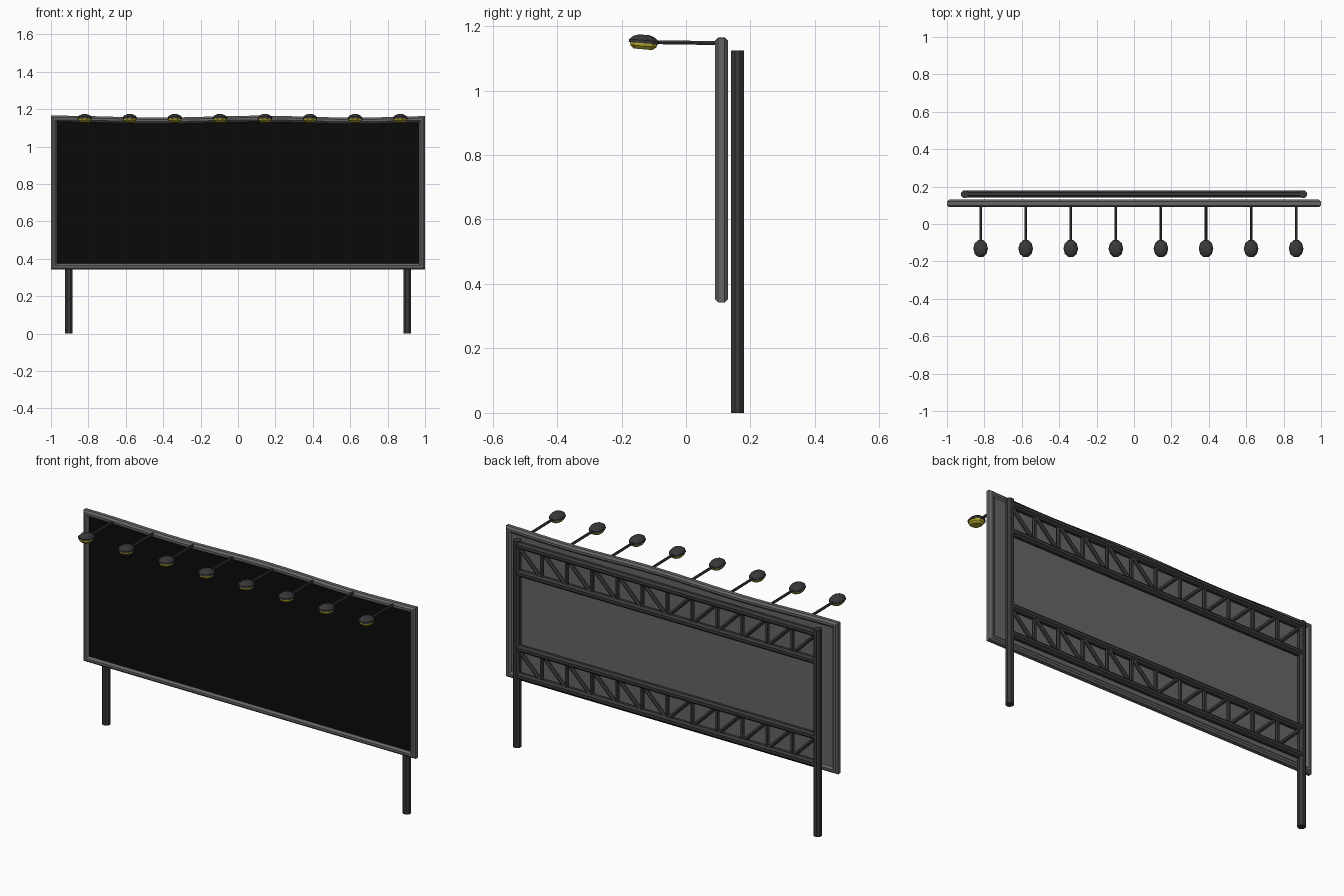
import bpy, bmesh, math
from mathutils import Vector, Matrix

cube = bpy.data.objects.get("Cube")
if cube:
    bpy.data.objects.remove(cube, do_unlink=True)


def material(name, rgb):
    m = bpy.data.materials.new(name)
    m.use_nodes = True
    m.diffuse_color = (*rgb, 1)
    m.node_tree.nodes["Principled BSDF"].inputs["Base Color"].default_value = (*rgb, 1)
    return m


FRAME = material("frame grey", (0.13, 0.13, 0.13))
STEEL = material("dark steel", (0.04, 0.04, 0.042))
BLACK = material("screen black", (0.003, 0.003, 0.003))
YELLOW = material("lamp yellow", (0.5, 0.42, 0.03))


def finish(name, bm, *mats):
    bmesh.ops.recalc_face_normals(bm, faces=bm.faces)
    mesh = bpy.data.meshes.new(name)
    bm.to_mesh(mesh)
    bm.free()
    for m in mats:
        mesh.materials.append(m)
    obj = bpy.data.objects.new(name, mesh)
    bpy.context.collection.objects.link(obj)
    return obj


def tube(bm, a, b, radius, sides=8):
    a, b = Vector(a), Vector(b)
    d = b - a
    rot = d.to_track_quat('Z', 'Y').to_matrix().to_4x4()
    spin = Matrix.Rotation(math.pi / sides, 4, 'Z')
    bmesh.ops.create_cone(bm, cap_ends=True, segments=sides, radius1=radius,
                          radius2=radius, depth=d.length,
                          matrix=Matrix.Translation((a + b) / 2) @ rot @ spin)


def sag(x):
    # Gentle wave along the top edge
    return 0.005 * math.cos(math.tau * (x - 0.1) / 1.05)


LOW, HIGH, STEPS = 0.342, 1.16, 24


def outline(inset):
    # Rectangle with a wavy top, shrunk by the inset
    w = 1 - inset
    xs = [-w + 2 * w * i / STEPS for i in range(STEPS + 1)]
    top = [(x, HIGH - inset + sag(x)) for x in xs]
    return top + [(w, LOW + inset), (-w, LOW + inset)]


# Frame: chamfered profile swept round the outline
profile = [(0, 0.10), (0, 0.12), (0.01, 0.13), (0.022, 0.13),
           (0.032, 0.12), (0.032, 0.10), (0.022, 0.09), (0.01, 0.09)]
bm = bmesh.new()
rings = [[bm.verts.new((x, y, z)) for x, z in outline(inset)] for inset, y in profile]
for k, ring in enumerate(rings):
    other = rings[(k + 1) % len(rings)]
    for i in range(len(ring)):
        j = (i + 1) % len(ring)
        bm.faces.new((ring[i], ring[j], other[j], other[i]))
finish("frame", bm, FRAME)

# Display panel: black front, grey back
bm = bmesh.new()
front = bm.faces.new([bm.verts.new((x, 0.102, z)) for x, z in outline(0.025)])
front.material_index = 1
back = bm.faces.new([bm.verts.new((x, 0.12, z)) for x, z in reversed(outline(0.025))])
fverts, bverts = list(front.verts), list(reversed(back.verts))
for i in range(len(fverts)):
    j = (i + 1) % len(fverts)
    bm.faces.new((fverts[i], fverts[j], bverts[j], bverts[i]))
finish("display_panel", bm, FRAME, BLACK)

# Support posts
POST_X, BACK_Y = 0.905, 0.16
for side, label in ((1, "left"), (-1, "right")):
    bm = bmesh.new()
    tube(bm, (side * POST_X, BACK_Y, 0), (side * POST_X, BACK_Y, 1.125), 0.0215)
    finish(label + "_post", bm, STEEL)

# Trusses: two chords, uprights, and diagonals falling toward the middle
PANELS = 12
for label, low, high in (("upper", 0.95, 1.10), ("lower", 0.39, 0.54)):
    bm = bmesh.new()
    for z in (low, high):
        tube(bm, (-POST_X, BACK_Y, z), (POST_X, BACK_Y, z), 0.02)
    step = 2 * POST_X / PANELS
    for i in range(PANELS):
        x0, x1 = -POST_X + i * step, -POST_X + (i + 1) * step
        if i:
            tube(bm, (x0, BACK_Y, low), (x0, BACK_Y, high), 0.011, 6)
        za, zb = (high, low) if i < PANELS / 2 else (low, high)
        tube(bm, (x0, BACK_Y, za), (x1, BACK_Y, zb), 0.011, 6)
    finish(label + "_truss", bm, STEEL)

# Lamps: thin arm and a faceted oval hood over a yellow lens
levels = [(-0.022, 0.62), (-0.012, 0.88), (-0.003, 0.92), (-0.003, 1.0),
          (0.006, 0.98), (0.017, 0.72), (0.023, 0.35)]
SIDES = 10
for n in range(8):
    x = -0.82 + n * 0.241
    bm = bmesh.new()
    tube(bm, (x, 0.11, 1.147), (x, -0.09, 1.15), 0.007, 6)
    finish(f"lamp_arm_{n + 1}", bm, STEEL)

    bm = bmesh.new()
    rings = []
    for z, r in levels:
        angles = [math.tau * (i + 0.5) / SIDES for i in range(SIDES)]
        rings.append([bm.verts.new((0.039 * r * math.sin(a), 0.049 * r * math.cos(a), z))
                      for a in angles])
    for k in range(len(rings) - 1):
        for i in range(SIDES):
            j = (i + 1) % SIDES
            f = bm.faces.new((rings[k][i], rings[k][j], rings[k + 1][j], rings[k + 1][i]))
            f.material_index = 1 if k < 2 else 0
    bm.faces.new(rings[0]).material_index = 1
    bm.faces.new(rings[-1])
    place = Matrix.Translation((x, -0.131, 1.15)) @ Matrix.Rotation(math.radians(-5), 4, 'X')
    bmesh.ops.transform(bm, matrix=place, verts=bm.verts)
    finish(f"lamp_head_{n + 1}", bm, STEEL, YELLOW)
